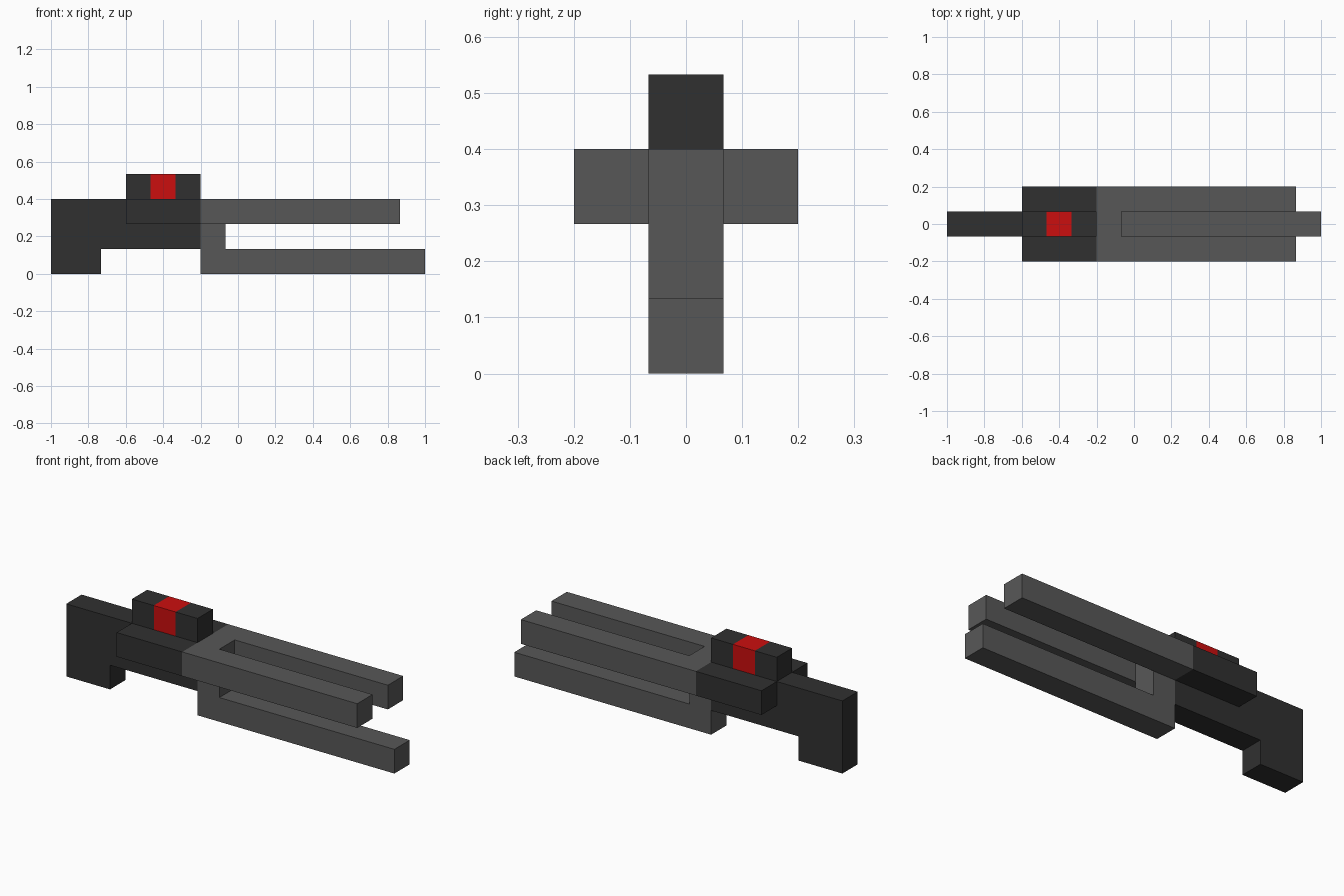
import bpy
import bmesh
from mathutils import Vector

cube = bpy.data.objects.get("Cube")
if cube:
    bpy.data.objects.remove(cube, do_unlink=True)

U = 2 / 15  # block size: the model is 15 blocks long


def material(name, rgb):
    m = bpy.data.materials.new(name)
    m.use_nodes = True
    m.diffuse_color = (*rgb, 1)
    bsdf = next(n for n in m.node_tree.nodes if n.type == 'BSDF_PRINCIPLED')
    bsdf.inputs["Base Color"].default_value = (*rgb, 1)
    return m


charcoal = material("charcoal", (0.030, 0.030, 0.030))
grey = material("steel grey", (0.097, 0.097, 0.097))
red = material("red", (0.60, 0.0045, 0.0045))


def prism(name, outline, axis, low, high, mats, cuts=(), rule=None):
    """Extrude an outline (in blocks) along axis 'y' (x, z points) or 'z' (x, y points)."""
    def place(a, b, depth):
        p = (a, depth, b) if axis == 'y' else (a, b, depth)
        return Vector((p[0] - 7.5, p[1], p[2])) * U

    bm = bmesh.new()
    face = bm.faces.new([bm.verts.new(place(a, b, low)) for a, b in outline])
    new = bmesh.ops.extrude_face_region(bm, geom=[face])["geom"]
    offset = place(0, 0, high) - place(0, 0, low)
    bmesh.ops.translate(bm, vec=offset, verts=[g for g in new if isinstance(g, bmesh.types.BMVert)])
    for x in cuts:
        bmesh.ops.bisect_plane(bm, geom=bm.verts[:] + bm.edges[:] + bm.faces[:],
                               plane_co=((x - 7.5) * U, 0, 0), plane_no=(1, 0, 0))
    bmesh.ops.recalc_face_normals(bm, faces=bm.faces)
    if rule:
        for f in bm.faces:
            f.material_index = rule(f.calc_center_median().x / U + 7.5)
    mesh = bpy.data.meshes.new(name)
    bm.to_mesh(mesh)
    bm.free()
    for m in mats:
        mesh.materials.append(m)
    ob = bpy.data.objects.new(name, mesh)
    bpy.context.collection.objects.link(ob)
    return ob


def rect(x0, x1, b0, b1):
    return [(x0, b0), (x1, b0), (x1, b1), (x0, b1)]


# Stock with a downward grip at the rear
prism("stock", [(0, 0), (2, 0), (2, 1), (6, 1), (6, 3), (0, 3)],
      'y', -0.5, 0.5, [charcoal])

# Receiver blocks on both sides of the stock
for side, y0, y1 in (("right", -1.5, -0.5), ("left", 0.5, 1.5)):
    prism("receiver_" + side, rect(3, 6, 2, 3), 'y', y0, y1, [charcoal])

# Two upper rails joined by a bridge at the rear
prism("upper_rails", [(6, -1.5), (14, -1.5), (14, -0.5), (7, -0.5),
                      (7, 0.5), (14, 0.5), (14, 1.5), (6, 1.5)],
      'z', 2, 3, [grey])

# Lower barrel with an upright that meets the bridge
prism("lower_barrel", [(6, 0), (15, 0), (15, 1), (7, 1), (7, 2), (6, 2)],
      'y', -0.5, 0.5, [grey])

# Top sight with a red band around its middle
prism("sight", rect(3, 6, 3, 4), 'y', -0.5, 0.5, [charcoal, red],
      cuts=(4, 5), rule=lambda x: 1 if 4.1 < x < 4.9 else 0)
